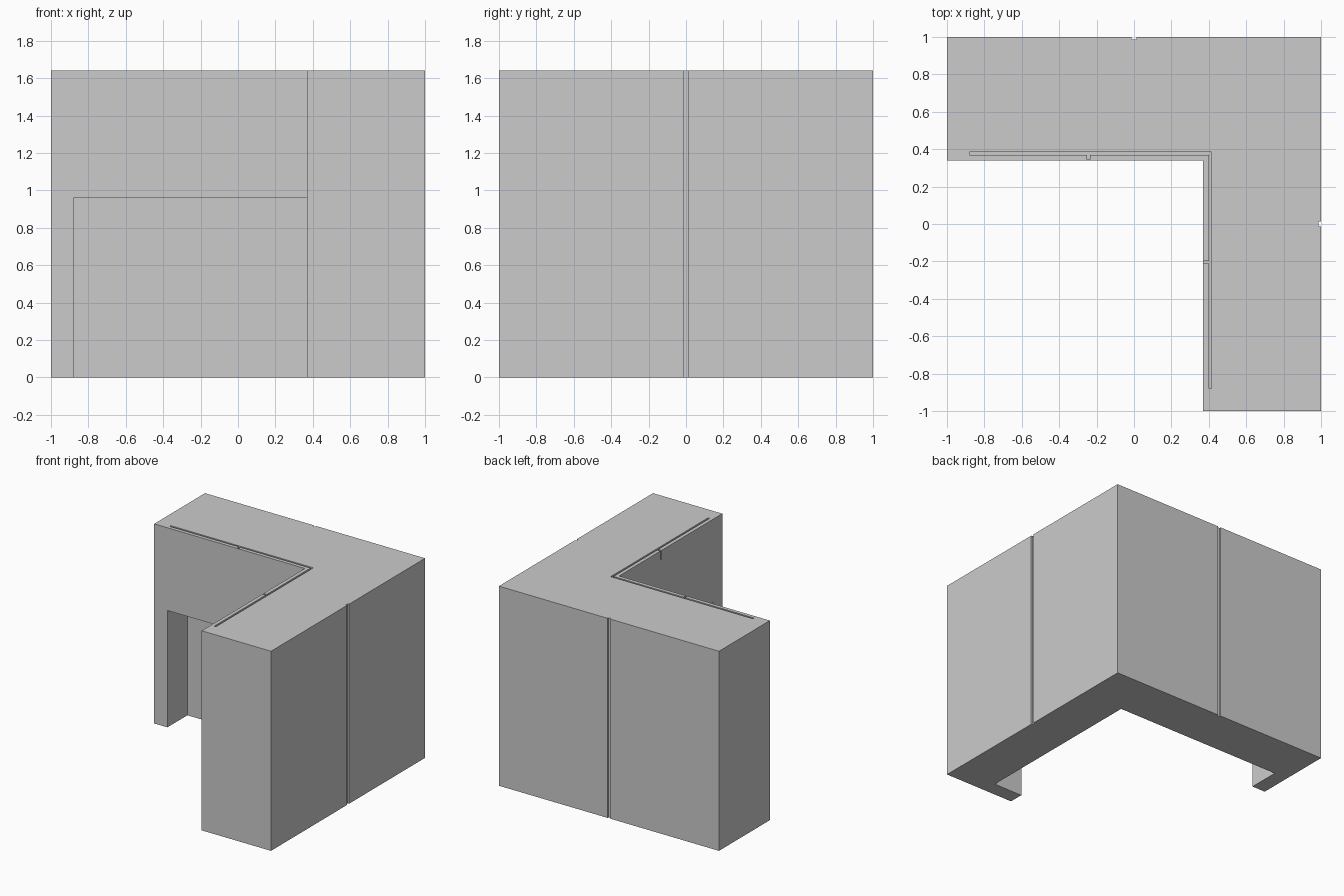
import bpy
import bmesh

if "Cube" in bpy.data.objects:
    bpy.data.objects.remove(bpy.data.objects["Cube"], do_unlink=True)

HEIGHT = 1.64
GROOVE = 0.0125   # half width and depth of the outer joint grooves

grey = bpy.data.materials.new("plain_grey")
grey.use_nodes = True
grey.diffuse_color = (0.6, 0.6, 0.6, 1)
grey.node_tree.nodes["Principled BSDF"].inputs["Base Color"].default_value = (0.6, 0.6, 0.6, 1)


def prism(name, outline, bottom, top):
    """Extrude a plan outline between two heights."""
    bm = bmesh.new()
    face = bm.faces.new([bm.verts.new((x, y, bottom)) for x, y in outline])
    up = bmesh.ops.extrude_face_region(bm, geom=[face])["geom"]
    verts = [v for v in up if isinstance(v, bmesh.types.BMVert)]
    bmesh.ops.translate(bm, vec=(0, 0, top - bottom), verts=verts)
    bmesh.ops.recalc_face_normals(bm, faces=bm.faces)
    mesh = bpy.data.meshes.new(name)
    bm.to_mesh(mesh)
    bm.free()
    mesh.materials.append(grey)
    obj = bpy.data.objects.new(name, mesh)
    bpy.context.collection.objects.link(obj)
    return obj


def corner(outer_x, outer_y, inner_x, inner_y, left, front):
    """L-shaped plan outline."""
    return [(left, outer_y), (outer_x, outer_y), (outer_x, front),
            (inner_x, front), (inner_x, inner_y), (left, inner_y)]


def rect(x0, x1, y0, y1):
    return [(x0, y0), (x1, y0), (x1, y1), (x0, y1)]


# L-shaped body with a shallow vertical groove in each outer wall
g = GROOVE
plan = corner(1, 1, 0.37, 0.34, -1, -1)
plan[2:2] = [(1, g), (1 - g, g), (1 - g, -g), (1, -g)]
plan[1:1] = [(-g, 1), (-g, 1 - g), (g, 1 - g), (g, 1)]
body = prism("corner_block", plan, 0, HEIGHT)

# Recess under the inner walls, slot along the top, and two small notches
cutters = [
    prism("recess_cutter", corner(0.63, 0.60, 0.3, 0.27, -0.88, -0.88), -0.1, 0.96),
    prism("slot_cutter", corner(0.415, 0.385, 0.40, 0.37, -0.88, -0.88), 1.57, 1.75),
    prism("back_notch_cutter", rect(-0.25, -0.236, 0.346, 0.378), 1.565, 1.75),
    prism("side_notch_cutter", rect(0.35, 0.408, -0.211, -0.197), 1.565, 1.75),
]
for cutter in cutters:
    cutter.hide_render = True
    mod = body.modifiers.new(cutter.name, "BOOLEAN")
    mod.operation = "DIFFERENCE"
    mod.solver = "EXACT"
    mod.object = cutter

# Bake the cuts and discard the cutters
depsgraph = bpy.context.evaluated_depsgraph_get()
cut_mesh = bpy.data.meshes.new_from_object(body.evaluated_get(depsgraph))
body.modifiers.clear()
body.data = cut_mesh
for cutter in cutters:
    bpy.data.objects.remove(cutter, do_unlink=True)
